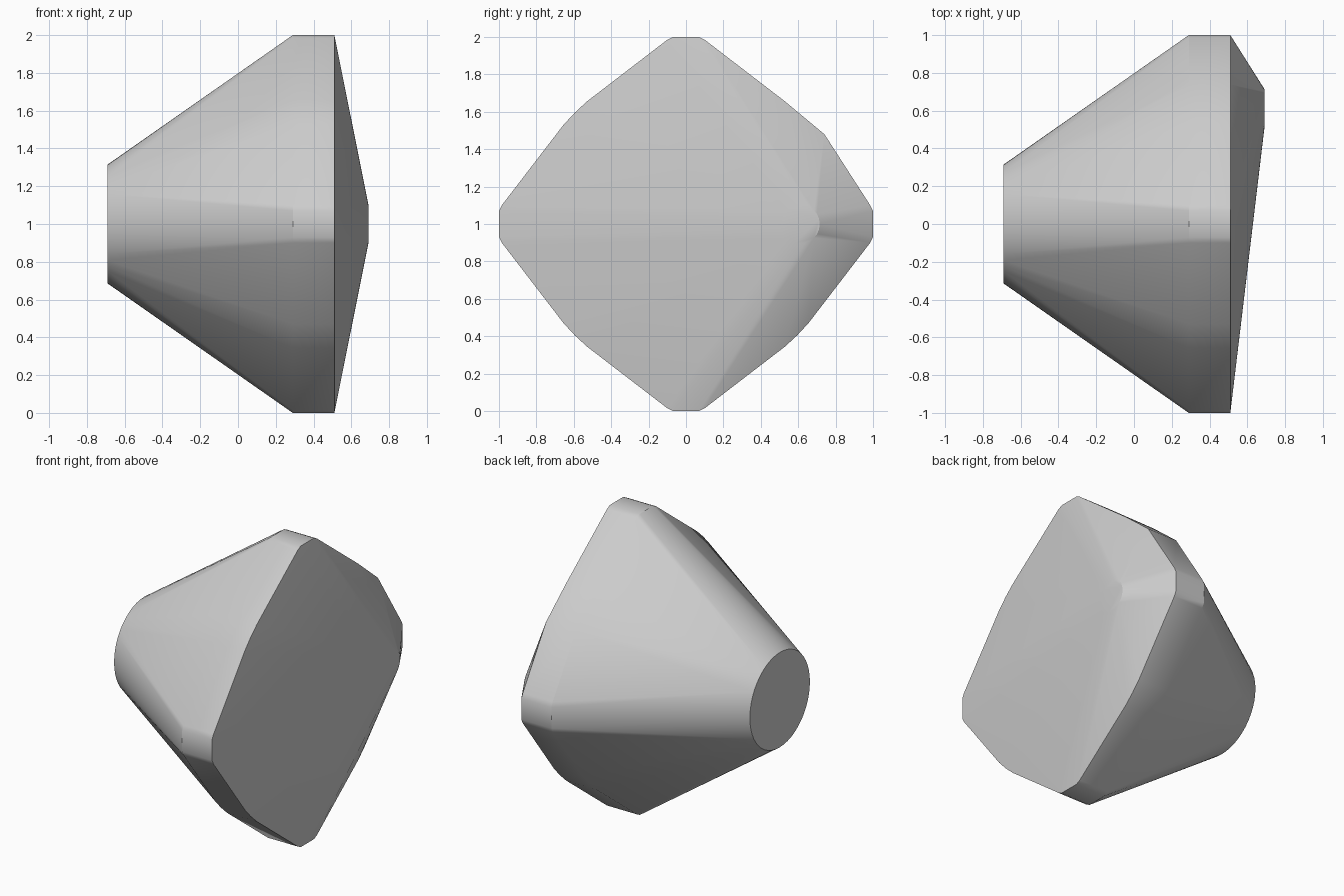
import bpy, bmesh
from math import cos, sin, tau, radians

cube = bpy.data.objects.get("Cube")
if cube:
    bpy.data.objects.remove(cube, do_unlink=True)

grey = bpy.data.materials.new("light grey")
grey.use_nodes = True
grey.diffuse_color = (0.6, 0.6, 0.6, 1)
grey.node_tree.nodes["Principled BSDF"].inputs["Base Color"].default_value = (0.6, 0.6, 0.6, 1)

# Rim profile: one rounded quarter, mirrored; the upper back corner is fuller
END = [(0.07, 1), (0.1, 0.985)]
CORNER = [(0.53, 0.655), (0.595, 0.595), (0.655, 0.53)]
SIDE = [(0.985, 0.1), (1, 0.07)]


def quarter(sy, sz):
    corner = [(0.53, 0.655), (0.74, 0.48)] if sy > 0 and sz > 0 else CORNER
    return [(sy * y, 1 + sz * z) for y, z in END + corner + SIDE]


def circle(x, cy, radius, count):
    return [(x, cy + radius * cos(tau * i / count), 1 + radius * sin(tau * i / count))
            for i in range(count)]


rim = [p for sy in (-1, 1) for sz in (-1, 1) for p in quarter(sy, sz)]
points = [(x, y, z) for x in (0.29, 0.51) for y, z in rim]
points += circle(-0.69, 0, 0.315, 48)      # flat round base
points += circle(0.69, 0.61, 0.105, 24)    # small off-centre tip

# Tapered solid stretched tightly over rim, base and tip
bm = bmesh.new()
for p in points:
    bm.verts.new(p)
hull = bmesh.ops.convex_hull(bm, input=bm.verts)
loose = [v for v in bm.verts if not v.link_faces]
bmesh.ops.delete(bm, geom=loose, context='VERTS')
bmesh.ops.dissolve_limit(bm, angle_limit=radians(0.5), verts=bm.verts, edges=bm.edges)
bmesh.ops.recalc_face_normals(bm, faces=bm.faces)
mesh = bpy.data.meshes.new("tapered_body")
bm.to_mesh(mesh)
bm.free()
mesh.materials.append(grey)

body = bpy.data.objects.new("tapered_body", mesh)
bpy.context.collection.objects.link(body)
bpy.ops.object.select_all(action='DESELECT')
body.select_set(True)
bpy.context.view_layer.objects.active = body
bpy.ops.object.shade_smooth_by_angle(angle=radians(30))
